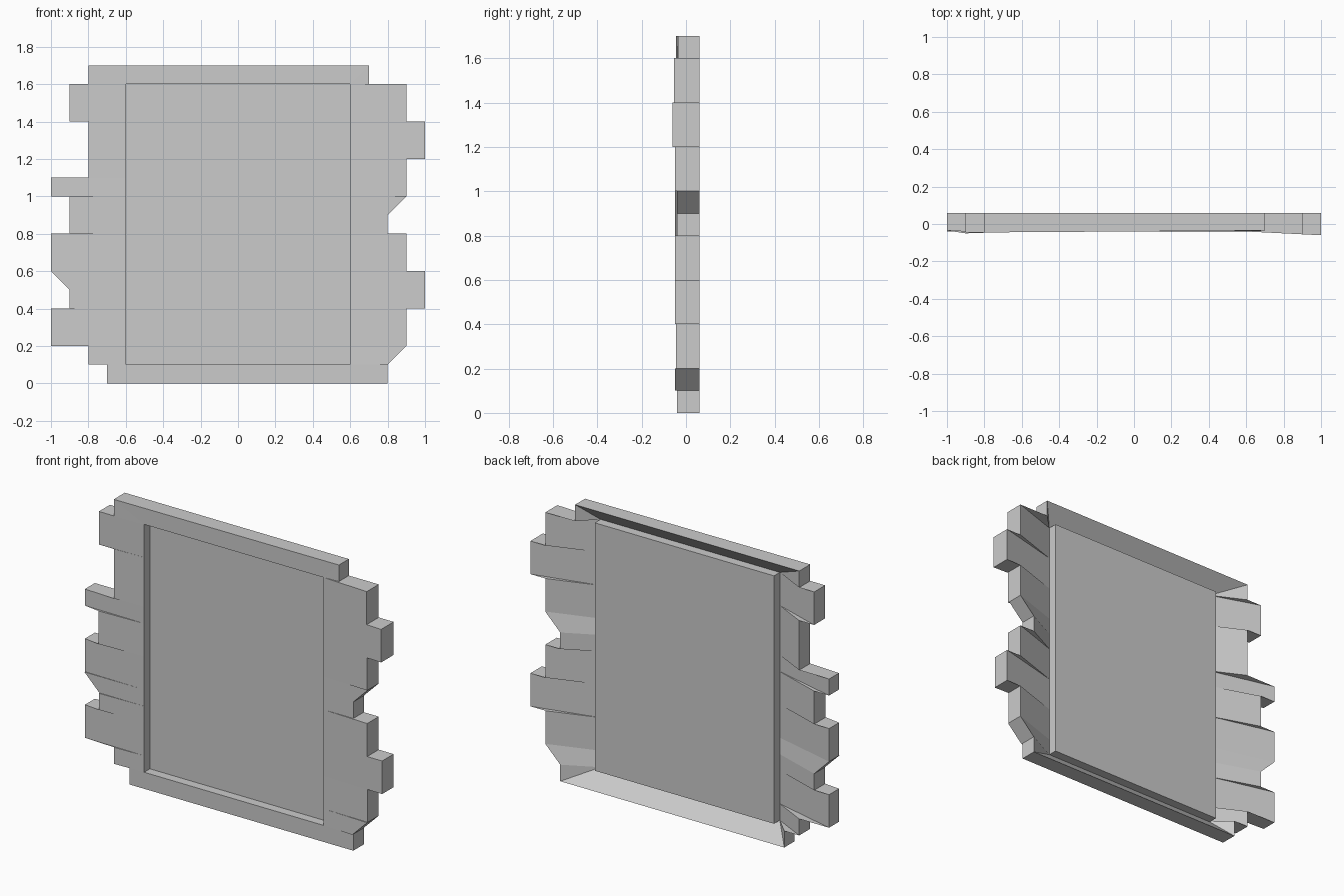
import bpy, bmesh

if "Cube" in bpy.data.objects:
    bpy.data.objects.remove(bpy.data.objects["Cube"])

HALF_W, Z_LOW, Z_HIGH = 0.6, 0.1, 1.6     # framed opening
RIM_Y, PANEL_Y, BACK_Y = -0.04, 0.015, 0.06


def make_object(name, bm):
    bmesh.ops.remove_doubles(bm, verts=bm.verts, dist=0.0005)
    bmesh.ops.recalc_face_normals(bm, faces=bm.faces)
    mesh = bpy.data.meshes.new(name)
    bm.to_mesh(mesh)
    bm.free()
    obj = bpy.data.objects.new(name, mesh)
    bpy.context.collection.objects.link(obj)
    return obj


def add_face(bm, points):
    # drop repeated corners so steps become triangles
    unique = [p for i, p in enumerate(points) if p not in points[:i]]
    if len(unique) > 2:
        bm.faces.new([bm.verts.new(p) for p in unique])


def anchor(x, z):
    # nearest end point of a stone on the inner rim
    return (max(-HALF_W, min(HALF_W, x)), RIM_Y, max(Z_LOW, min(Z_HIGH, z)))


# Brick rows per side, top to bottom: upper x, upper z, lower x, lower z, front y
right_rows = [
    (0.7, 1.7, 0.7, 1.6, -0.035), (0.9, 1.6, 0.9, 1.4, -0.055),
    (1.0, 1.4, 1.0, 1.2, -0.06), (0.9, 1.2, 0.9, 1.0, -0.05),
    (0.9, 1.0, 0.8, 0.9, -0.04), (0.8, 0.9, 0.8, 0.8, -0.04),
    (0.9, 0.8, 0.9, 0.6, -0.05), (1.0, 0.6, 1.0, 0.4, -0.05),
    (0.9, 0.4, 0.9, 0.2, -0.045), (0.9, 0.2, 0.8, 0.1, -0.05),
    (0.8, 0.1, 0.8, 0.0, -0.04),
]
left_rows = [
    (0.8, 1.7, 0.8, 1.6, -0.045), (0.9, 1.6, 0.9, 1.4, -0.045),
    (0.8, 1.4, 0.8, 1.1, -0.045), (1.0, 1.1, 1.0, 1.0, -0.035),
    (0.9, 1.0, 0.9, 0.8, -0.05), (1.0, 0.8, 1.0, 0.6, -0.035),
    (1.0, 0.6, 0.9, 0.5, -0.04), (0.9, 0.5, 0.9, 0.4, -0.045),
    (1.0, 0.4, 1.0, 0.2, -0.035), (0.8, 0.2, 0.8, 0.1, -0.045),
    (0.7, 0.1, 0.7, 0.0, -0.04),
]


def side_outline(rows, sign):
    pts = []
    for x1, z1, x2, z2, y in rows:
        pts += [(sign * x1, y, z1), (sign * x2, y, z2)]
    return pts


# Ragged stone frame: front sheet, outer wall and tapering back
outline = side_outline(right_rows, 1) + side_outline(left_rows, -1)[::-1]
bm = bmesh.new()
for p, q in zip(outline, outline[1:] + outline[:1]):
    a, b = anchor(p[0], p[2]), anchor(q[0], q[2])
    pb, qb = (p[0], BACK_Y, p[2]), (q[0], BACK_Y, q[2])
    add_face(bm, [a, p, q, b])
    add_face(bm, [p, pb, qb, q])
    add_face(bm, [pb, a, b, qb])
make_object("stone_frame", bm)

# Recessed panel with a shallow rim joining it to the frame
bm = bmesh.new()
corners = [(-HALF_W, Z_LOW), (HALF_W, Z_LOW), (HALF_W, Z_HIGH), (-HALF_W, Z_HIGH)]
add_face(bm, [(x, PANEL_Y, z) for x, z in corners])
for (x1, z1), (x2, z2) in zip(corners, corners[1:] + corners[:1]):
    add_face(bm, [(x1, PANEL_Y, z1), (x2, PANEL_Y, z2), (x2, RIM_Y, z2), (x1, RIM_Y, z1)])
make_object("recessed_panel", bm)
